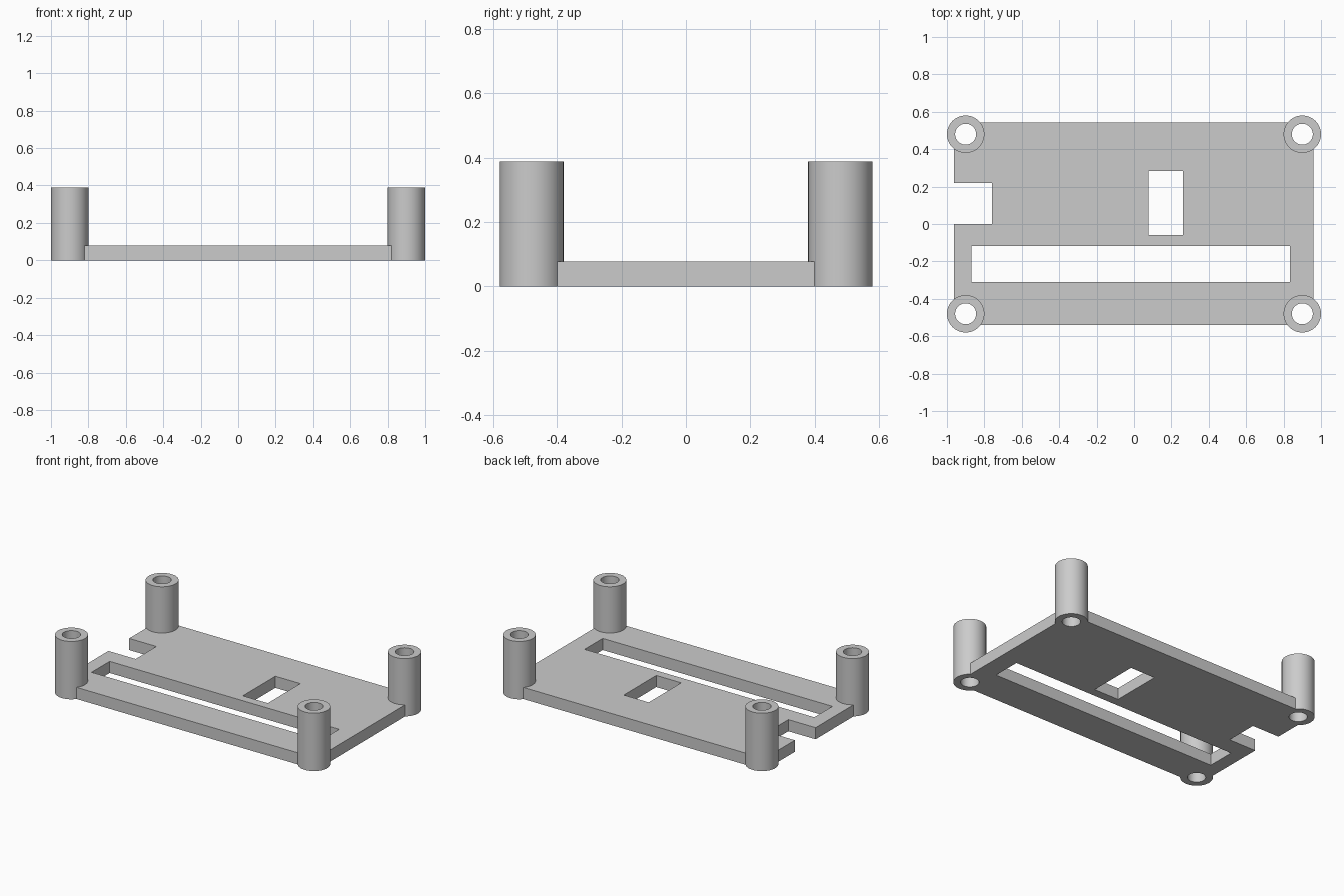
import bpy, bmesh, math

cube = bpy.data.objects.get("Cube")
if cube:
    bpy.data.objects.remove(cube, do_unlink=True)

grey = bpy.data.materials.new("light grey")
grey.use_nodes = True
colour = (0.6, 0.6, 0.6, 1)
grey.diffuse_color = colour
grey.node_tree.nodes["Principled BSDF"].inputs["Base Color"].default_value = colour

POST_X, POST_Y, POST_R, BORE_R, POST_H = 0.9, 0.48, 0.1, 0.056, 0.388
PLATE_H = 0.078
SIDES = 64


def add_object(name, bm):
    bmesh.ops.recalc_face_normals(bm, faces=bm.faces)
    mesh = bpy.data.meshes.new(name)
    bm.to_mesh(mesh)
    bm.free()
    mesh.materials.append(grey)
    obj = bpy.data.objects.new(name, mesh)
    bpy.context.collection.objects.link(obj)
    return obj


def box(name, x0, x1, y0, y1, z0, z1):
    bm = bmesh.new()
    base = bm.faces.new([bm.verts.new((x, y, z0))
                         for x, y in ((x0, y0), (x1, y0), (x1, y1), (x0, y1))])
    top = bmesh.ops.extrude_face_region(bm, geom=[base])["geom"]
    verts = [v for v in top if isinstance(v, bmesh.types.BMVert)]
    bmesh.ops.translate(bm, verts=verts, vec=(0, 0, z1 - z0))
    return add_object(name, bm)


def tube(name, x, y, outer, inner, height):
    # Spin a rectangular wall section around the post axis
    bm = bmesh.new()
    section = [bm.verts.new((r, 0, z)) for r, z in
               ((inner, 0), (outer, 0), (outer, height), (inner, height))]
    edges = [bm.edges.new((section[i], section[i - 1])) for i in range(4)]
    bmesh.ops.spin(bm, geom=section + edges, axis=(0, 0, 1), cent=(0, 0, 0),
                   angle=math.tau, steps=SIDES, use_merge=True)
    bmesh.ops.remove_doubles(bm, verts=bm.verts, dist=1e-5)
    bmesh.ops.translate(bm, verts=bm.verts, vec=(x, y, 0))
    return add_object(name, bm)


def cylinder(name, x, y, radius):
    bm = bmesh.new()
    bmesh.ops.create_cone(bm, cap_ends=True, segments=SIDES, radius1=radius,
                          radius2=radius, depth=1)
    bmesh.ops.translate(bm, verts=bm.verts, vec=(x, y, 0))
    return add_object(name, bm)


# Base plate
plate = box("base_plate", -0.962, 0.96, -0.54, 0.544, 0, PLATE_H)

# Openings: side notch, square window, long slot
cutters = [
    box("notch_cutter", -1.2, -0.76, 0.0, 0.22, -0.5, 0.5),
    box("window_cutter", 0.077, 0.262, -0.06, 0.284, -0.5, 0.5),
    box("slot_cutter", -0.87, 0.834, -0.31, -0.118, -0.5, 0.5),
]

# Hollow corner posts, each with a seat cut into the plate
posts = []
for sx, side in ((-1, "right"), (1, "left")):
    for sy, end in ((-1, "front"), (1, "back")):
        x, y = sx * POST_X, sy * POST_Y
        posts.append(tube(f"{end}_{side}_post", x, y, POST_R, BORE_R, POST_H))
        cutters.append(cylinder(f"{end}_{side}_seat_cutter", x, y, POST_R - 0.002))

bpy.ops.object.select_all(action="DESELECT")
bpy.context.view_layer.objects.active = plate
plate.select_set(True)
for cutter in cutters:
    cutter.hide_render = True
    mod = plate.modifiers.new(cutter.name, "BOOLEAN")
    mod.operation, mod.solver, mod.object = "DIFFERENCE", "EXACT", cutter
    bpy.ops.object.modifier_apply(modifier=mod.name)
for cutter in cutters:
    bpy.data.objects.remove(cutter, do_unlink=True)

# Smooth the round walls, keep rims sharp
for post in posts:
    post.select_set(True)
bpy.ops.object.shade_smooth_by_angle(angle=math.radians(30))
